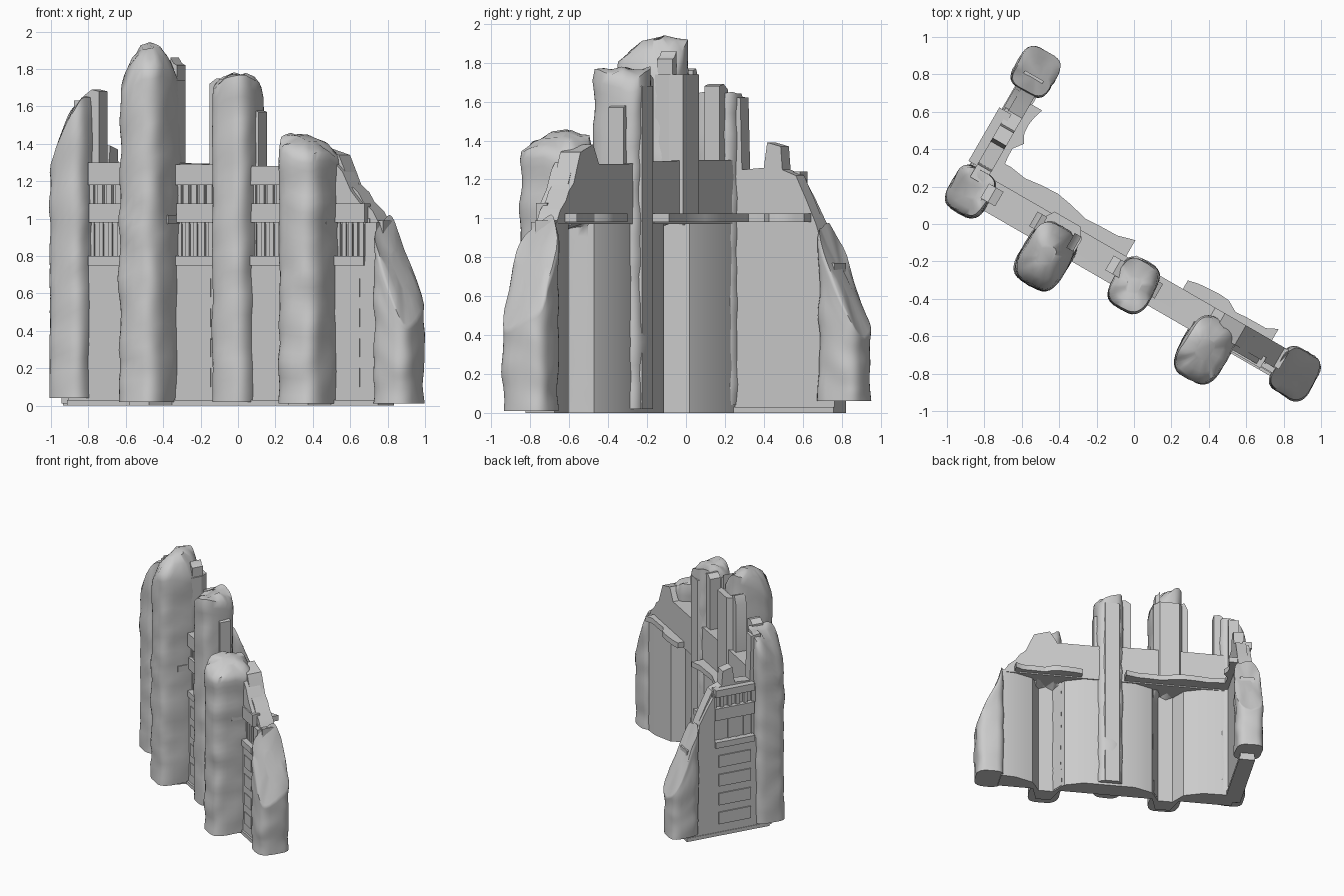
import bpy, bmesh, math, random
from mathutils import Vector, noise

if "Cube" in bpy.data.objects:
    bpy.data.objects.remove(bpy.data.objects["Cube"])

random.seed(4)
C, S = math.cos(math.radians(30)), 0.5


def world(u, v, z):
    """Plan frame turned 30 degrees: u runs along the long wall, v to the back."""
    return Vector((C * u + S * v, -S * u + C * v, z))


def long_wall(s, d, z):      # d = distance outwards (front)
    return world(s, -d, z)


def side_wall(s, d, z):      # d = distance outwards (left)
    return world(-d, s, z)


def finish(bm, name, angle=40):
    bmesh.ops.recalc_face_normals(bm, faces=bm.faces)
    me = bpy.data.meshes.new(name)
    bm.to_mesh(me)
    bm.free()
    ob = bpy.data.objects.new(name, me)
    bpy.context.collection.objects.link(ob)
    bpy.ops.object.select_all(action='DESELECT')
    ob.select_set(True)
    bpy.context.view_layer.objects.active = ob
    bpy.ops.object.shade_smooth_by_angle(angle=math.radians(angle))
    return ob


def loft(name, low, high):
    """Close two matching outlines into a solid."""
    bm = bmesh.new()
    a = [bm.verts.new(p) for p in low]
    b = [bm.verts.new(p) for p in high]
    bm.faces.new(a)
    bm.faces.new(b)
    n = len(a)
    for i in range(n):
        j = (i + 1) % n
        bm.faces.new((a[i], a[j], b[j], b[i]))
    return finish(bm, name, 30)


def elevation(name, frame, outline, d0, d1):
    return loft(name, [frame(s, d0, z) for s, z in outline],
                [frame(s, d1, z) for s, z in outline])


def box(name, frame, s0, s1, d0, d1, z0, z1):
    return elevation(name, frame, [(s0, z0), (s1, z0), (s1, z1), (s0, z1)], d0, d1)


def plan(name, frame, outline, z0, z1):
    return loft(name, [frame(s, d, z0) for s, d in outline],
                [frame(s, d, z1) for s, d in outline])


def pillar(name, cu, cv, a, b, top, z0=0.02, hollow=False):
    """Weathered rounded-square pillar with a broken top given by top(x, y)."""
    bm = bmesh.new()
    n, nz = 32, 30

    def point(i, k, t):
        th = 2 * math.pi * i / n
        c, s = math.cos(th), math.sin(th)
        u = a * k * math.copysign(abs(c) ** 0.58, c)
        v = b * k * math.copysign(abs(s) ** 0.58, s)
        p = world(cu + u, cv + v, 0)
        h = top(p.x, p.y) + 0.03 * noise.noise(p * 14)
        z = z0 + (h - z0) * t
        if k == 1:
            w = 0.99 + 0.09 * noise.noise(Vector((p.x * 7, p.y * 7, z * 8)))
            if t > 0.98:
                w -= 0.05
            u, v = u * w, v * w
        v += cv
        if hollow and z < 0.98:          # back is scooped out below the floor
            v = min(v, -(0.38 - 1.8 * max(0, abs(u) - 0.05)))
        return world(cu + u, v, z)

    rings = [[bm.verts.new(point(i, 1, j / nz)) for i in range(n)] for j in range(nz + 1)]
    for k in (0.66, 0.33):
        rings.append([bm.verts.new(point(i, k, 1)) for i in range(n)])
    for r, q in zip(rings, rings[1:]):
        for i in range(n):
            j = (i + 1) % n
            bm.faces.new((r[i], r[j], q[j], q[i]))
    bm.faces.new(rings[0])
    bm.faces.new(rings[-1])
    return finish(bm, name, 50)


# Pillars, left end round the corner to the right end
pillar("side_end_pillar", -0.862, 0.443, 0.112, 0.122,
       lambda x, y: 0.99 - 2.3 * (0.5 * x + 0.866 * y - 0.31), 0.06)
pillar("corner_pillar", -0.845, -0.286, 0.112, 0.128,
       lambda x, y: 1.65 - 7 * max(0, -x - 0.78) ** 2, 0.04)
pillar("tall_pillar", -0.322, -0.382, 0.13, 0.18,
       lambda x, y: 1.94 - 8 * (x + 0.47) ** 2 - 2.0 * (y + 0.10) ** 2, 0.02, True)
pillar("middle_pillar", 0.163, -0.285, 0.113, 0.142,
       lambda x, y: 1.77 - 3.5 * x * x)
pillar("broken_pillar", 0.664, -0.390, 0.127, 0.177,
       lambda x, y: 1.45 - 2 * (x - 0.3) ** 2 - 1.5 * (y + 0.6) ** 2, 0.01, True)
pillar("right_end_pillar", 1.145, -0.263, 0.113, 0.132,
       lambda x, y: 1.0 - 2.3 * (0.866 * x - 0.5 * y - 1.04)
       - 0.5 * max(0, -0.2 - 0.5 * x - 0.866 * y), 0.01)


def pilaster(name, s0, s1, d, z0, z1):
    """Chamfered flat back of an inner pillar."""
    plan(name, long_wall, [(s0, 0.3), (s0, d + 0.06), (s0 + 0.04, d), (s1 - 0.04, d),
                           (s1, d + 0.06), (s1, 0.3)], z0, z1)


pilaster("middle_pilaster", 0.055, 0.25, 0.14, 0.02, 1.68)
pilaster("tall_pilaster", -0.44, -0.20, 0.155, 1.0, 1.74)

# Lower wall and plinth of the long side, folded in behind the two big pillars
back = [(-0.86, 0.17)]
for c in (-0.32, 0.66):
    back += [(c - 0.28, 0.18), (c - 0.13, 0.24), (c - 0.06, 0.36), (c + 0.06, 0.36),
             (c + 0.13, 0.24), (c + 0.28, 0.18)]
back += [(1.06, 0.17)]


def front(d, bulge):
    pts = [(-0.86, d)]
    for c in (-0.32, 0.66):
        pts += [(c - 0.11, d), (c - 0.06, bulge), (c + 0.06, bulge), (c + 0.11, d)]
    return (pts + [(1.06, d)])[::-1]


plan("lower_wall", long_wall, back + front(0.325, 0.45), 0.01, 0.77)
plan("window_wall", long_wall, back + front(0.285, 0.45), 0.76, 0.99)
plan("plinth", long_wall, back + front(0.34, 0.50), 0.0, 0.03)

# Upper long wall, broken down to the right
elevation("upper_wall", long_wall,
          [(-0.86, 0.97), (1.04, 0.97), (1.0, 1.04), (0.94, 1.09), (0.91, 1.14),
           (0.86, 1.18), (0.83, 1.25), (0.79, 1.34), (0.66, 1.38), (0.6, 1.28),
           (0.3, 1.28), (0.1, 1.29), (-0.4, 1.30), (-0.86, 1.30)], 0.17, 0.29)


def bay(frame, s0, s1, d, top=1.28):
    """Mouldings, window bars and panel slats of one bay; d = panel face."""
    w = (s1 - s0) / 5
    full = top > 1.2
    if full:
        box("cornice", frame, s0, s1, d - 0.06, d + 0.015, 1.18, top)
    box("frieze_band", frame, s0, s1, d - 0.06, d + 0.005, 0.98, 1.08)
    box("window_sill", frame, s0, s1, d - 0.06, d + 0.015, 0.75, 0.80)
    for i in range(6):
        s = s0 + i * w
        box("window_bar", frame, s - 0.012, s + 0.012, d - 0.045, d - 0.028, 0.79, 1.0)
        if full:
            box("frieze_block", frame, s - 0.016, s + 0.016, d - 0.04, d - 0.015, 1.07, 1.2)
    for z in (0.1, 0.26, 0.42, 0.58):
        box("panel_slat", frame, s0 + 0.03, s1 - 0.03, d - 0.02, d + 0.005, z, z + 0.1)


bay(long_wall, -0.73, -0.45, 0.325, 1.30)
bay(long_wall, -0.19, 0.05, 0.325, 1.29)
bay(long_wall, 0.27, 0.54, 0.325)
bay(long_wall, 0.79, 0.97, 0.325, 1.0)
elevation("broken_cornice", long_wall,
          [(0.76, 1.07), (0.95, 1.07), (0.88, 1.15), (0.83, 1.25), (0.76, 1.32)], 0.2, 0.32)
box("end_panel", long_wall, 0.97, 1.04, 0.2, 0.32, 0.7, 0.98)

# Side wall on the left
box("side_lower_wall", side_wall, -0.3, 0.42, 0.80, 0.915, 0.01, 0.77)
elevation("side_upper_wall", side_wall,
          [(-0.22, 0.7), (0.40, 0.7), (0.31, 0.97), (0.25, 1.1), (0.19, 1.22),
           (0.11, 1.25), (0.10, 1.37), (0.02, 1.39), (0.0, 1.26), (-0.13, 1.25),
           (-0.14, 1.62), (-0.22, 1.63)], 0.80, 0.885)
bay(side_wall, -0.15, 0.18, 0.92, 1.24)
elevation("side_end_panel", side_wall,
          [(0.18, 0.7), (0.34, 0.7), (0.31, 0.97), (0.24, 1.1), (0.18, 1.2)], 0.82, 0.915)
box("side_plinth", side_wall, -0.28, 0.42, 0.79, 0.92, 0.0, 0.03)

# Broken window jambs standing beside the pillars
for s0, s1, h0, h1 in ((-0.78, -0.69, 1.66, 1.68), (-0.48, -0.42, 1.70, 1.76),
                       (-0.25, -0.21, 1.86, 1.82), (-0.01, 0.08, 1.72, 1.74),
                       (0.24, 0.295, 1.62, 1.57)):
    elevation("window_jamb", long_wall,
              [(s0, 1.2), (s1, 1.2), (s1, h1), ((s0 + s1) / 2, h1 + 0.01), (s0, h0)],
              0.20, 0.29)


def ledge(frame, s0, s1, inner, edge):
    """Remnant of the upper floor with a ragged edge."""
    n = 9
    rag = [(s0 + (s1 - s0) * i / n, edge + random.uniform(-0.025, 0.025)) for i in range(n + 1)]
    plan("floor_remnant", frame, rag + [(s1, inner), (s0, inner)], 0.98, 1.025)


ledge(long_wall, -0.82, 0.05, 0.25, 0.085)
ledge(long_wall, 0.40, 0.95, 0.25, 0.115)
for c in (-0.32, 0.66):                  # ceiling over each fold
    box("floor_underside", long_wall, c - 0.13, c + 0.13, 0.17, 0.42, 0.97, 1.02)
ledge(side_wall, -0.18, 0.28, 0.84, 0.745)
